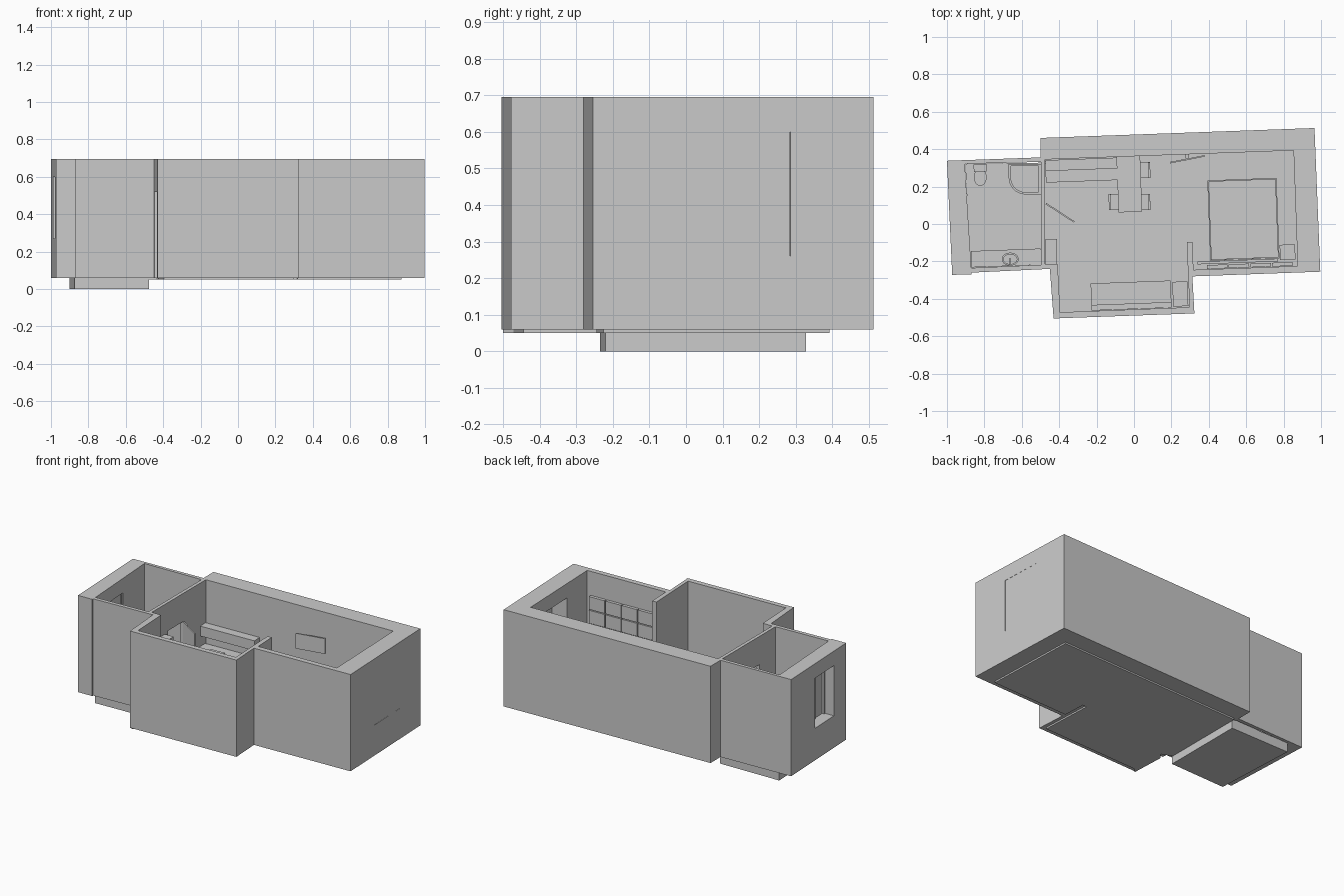
import bpy, bmesh, math
from mathutils import Matrix

if "Cube" in bpy.data.objects:
    bpy.data.objects.remove(bpy.data.objects["Cube"], do_unlink=True)

grey = bpy.data.materials.new("plain_grey")
grey.use_nodes = True
COLOUR = (0.6, 0.6, 0.6, 1)
grey.diffuse_color = COLOUR
grey.node_tree.nodes["Principled BSDF"].inputs["Base Color"].default_value = COLOUR

BASE, TOP = 0.06, 0.695
TILT = 2.1   # the plan is turned slightly


def finish(name, bm):
    bmesh.ops.recalc_face_normals(bm, faces=bm.faces)
    mesh = bpy.data.meshes.new(name)
    bm.to_mesh(mesh)
    bm.free()
    mesh.materials.append(grey)
    obj = bpy.data.objects.new(name, mesh)
    bpy.context.collection.objects.link(obj)
    return obj


def prism(name, outline, z0, z1):
    bm = bmesh.new()
    face = bm.faces.new([bm.verts.new((x, y, z0)) for x, y in outline])
    up = bmesh.ops.extrude_face_region(bm, geom=[face])["geom"]
    bmesh.ops.translate(bm, vec=(0, 0, z1 - z0),
                        verts=[v for v in up if isinstance(v, bmesh.types.BMVert)])
    return finish(name, bm)


def box(name, x, y, z, turn=TILT):
    bm = bmesh.new()
    bmesh.ops.create_cube(bm, size=1)
    centre = [(a + b) / 2 for a, b in (x, y, z)]
    size = [b - a for a, b in (x, y, z)]
    bm.transform(Matrix.Translation(centre) @ Matrix.Rotation(math.radians(turn), 4, "Z")
                 @ Matrix.Diagonal((*size, 1)))
    return finish(name, bm)


def oval(name, centre, rx, ry, z0, z1, taper=1.0):
    bm = bmesh.new()
    bmesh.ops.create_cone(bm, cap_ends=True, segments=24, radius1=taper, radius2=1, depth=1)
    bm.transform(Matrix.Translation((*centre, (z0 + z1) / 2)) @ Matrix.Diagonal((rx, ry, z1 - z0, 1)))
    return finish(name, bm)


def activate(obj):
    bpy.ops.object.select_all(action="DESELECT")
    obj.select_set(True)
    bpy.context.view_layer.objects.active = obj


def cut(target, cutter):
    mod = target.modifiers.new("cut", "BOOLEAN")
    mod.operation, mod.solver, mod.object = "DIFFERENCE", "EXACT", cutter
    activate(target)
    bpy.ops.object.modifier_apply(modifier=mod.name)
    bpy.data.objects.remove(cutter, do_unlink=True)


# Outer shell and the two rooms inside it
outer = [(-0.5, 0.46), (0.965, 0.513), (0.996, -0.255), (0.312, -0.28), (0.323, -0.478),
         (-0.43, -0.505), (-0.45, -0.24), (-0.87, -0.26), (-0.87, -0.269), (-0.972, -0.272),
         (-1, 0.338), (-0.5, 0.356)]
main_room = [(-0.475, 0.345), (0.853, 0.393), (0.875, -0.225), (0.318, -0.245), (0.312, -0.095),
             (0.282, -0.096), (0.297, -0.445), (-0.395, -0.472), (-0.408, -0.215), (-0.475, -0.215)]
bathroom = [(-0.905, 0.322), (-0.497, 0.332), (-0.497, -0.218), (-0.87, -0.235)]
walls = prism("walls", outer, BASE, TOP)
cut(walls, prism("main_cutter", main_room, 0, 1))
cut(walls, prism("bath_cutter", bathroom, 0, 1))

# Window and door openings
cut(walls, box("bath_window_cutter", (-1.1, -0.8), (-0.136, 0.074), (0.27, 0.6)))
cut(walls, box("bed_window_cutter", (0.8, 1.1), (0, 0.285), (0.26, 0.6)))
cut(walls, box("bath_door_cutter", (-0.52, -0.46), (-0.05, 0.11), (0, 0.51), 0))
cut(walls, box("entry_door_cutter", (-0.48, -0.37), (-0.45, -0.27), (0, 0.52)))

# Floors
floor = list(main_room)
floor[7:9] = [(-0.395, -0.472), (-0.425, -0.5), (-0.435, -0.28), (-0.408, -0.24)]
prism("main_floor", floor, 0.05, BASE)
prism("bathroom_floor", [(-0.902, 0.322), (-0.475, 0.328), (-0.475, -0.22), (-0.875, -0.235)], 0, BASE)

# Panes and frames
box("bath_window_pane", (-0.905, -0.895), (-0.136, 0.074), (0.27, 0.6))
for i, y in enumerate((-0.131, -0.031, 0.069)):
    box(f"bath_window_bar_{i}", (-0.915, -0.895), (y - 0.006, y + 0.006), (0.27, 0.6))
box("bed_window_pane", (0.969, 0.979), (0, 0.285), (0.26, 0.6))
box("bed_window_bar", (0.955, 0.975), (0.137, 0.149), (0.26, 0.6))

# Doors
box("entry_door", (-0.424, -0.412), (-0.45, -0.27), (BASE, 0.52))
box("bath_door_leaf", (-0.485, -0.305), (0.056, 0.064), (BASE, 0.51), -33)
box("hall_cupboard", (-0.474, -0.412), (-0.215, -0.08), (BASE, 0.5), 0)

# Kitchen run and peninsula
box("kitchen_counter", (-0.473, -0.09), (0.228, 0.345), (BASE, 0.28))
box("wall_shelf", (-0.473, -0.09), (0.29, 0.348), (0.35, 0.415))
box("kitchen_sink", (-0.395, -0.295), (0.25, 0.285), (0.28, 0.285))
box("table_top", (-0.088, 0.038), (0.064, 0.362), (0.265, 0.285))
for i, y in enumerate((0.08, 0.34)):
    box(f"table_support_{i}", (-0.07, 0.02), (y - 0.008, y + 0.008), (BASE, 0.265))
for i, (x, y, side) in enumerate(((-0.09, 0.118, -1), (0.042, 0.118, 1), (0.042, 0.288, 1))):
    box(f"chair_seat_{i}", (x - 0.045, x + 0.045), (y - 0.042, y + 0.042), (0.16, 0.175))
    back = x + side * 0.04
    box(f"chair_back_{i}", (back - 0.005, back + 0.005), (y - 0.042, y + 0.042), (0.175, 0.26))
    for dx in (-0.038, 0.038):
        for dy in (-0.036, 0.036):
            box(f"chair_leg_{i}", (x + dx - 0.005, x + dx + 0.005),
                (y + dy - 0.005, y + dy + 0.005), (BASE, 0.16))

# Television on a swivel bracket
box("television", (0.19, 0.38), (0.342, 0.35), (0.43, 0.53), 11)
box("television_bracket", (0.275, 0.295), (0.35, 0.375), (0.465, 0.495))

# Bed, headboard and panelled wall
box("bed_base", (0.4, 0.77), (-0.19, 0.24), (BASE, 0.11))
box("mattress", (0.405, 0.765), (-0.185, 0.235), (0.11, 0.185))
box("headboard", (0.34, 0.77), (-0.208, -0.193), (BASE, 0.26))
box("nightstand", (0.78, 0.862), (-0.192, -0.11), (BASE, 0.18))
for col in range(4):
    for row in range(4):
        x, z = 0.39 + col * 0.116, 0.185 + row * 0.09
        y = -0.228 + (x - 0.39) * 0.036
        box("wall_panel", (x, x + 0.11), (y - 0.01, y + 0.01), (z, z + 0.084))

# Sofa and side table in the alcove
box("sofa_seat", (-0.23, 0.198), (-0.43, -0.31), (BASE, 0.16))
box("sofa_back", (-0.227, 0.2), (-0.455, -0.425), (BASE, 0.24))
box("side_table", (0.207, 0.288), (-0.44, -0.308), (BASE, 0.18))

# Vanity with basin
box("vanity", (-0.87, -0.497), (-0.225, -0.138), (0.2, 0.26))
basin = oval("basin", (-0.662, -0.188), 0.045, 0.035, 0.26, 0.285, 0.8)
cut(basin, oval("basin_cutter", (-0.662, -0.188), 0.036, 0.026, 0.268, 0.3))
box("tap", (-0.667, -0.657), (-0.225, -0.185), (0.3, 0.308))
box("tap_stem", (-0.667, -0.657), (-0.225, -0.217), (0.26, 0.308))

# Toilet
oval("toilet_bowl", (-0.822, 0.25), 0.034, 0.047, BASE, 0.165, 0.7)
box("toilet_tank", (-0.857, -0.789), (0.28, 0.32), (BASE, 0.25))


# Corner shower with a rounded front
def quarter(inset):
    x0, y0, x1, y1, r = -0.67 + inset, 0.158 + inset, -0.498 - inset, 0.322 - inset, 0.09 - inset
    arc = [(x0 + r - r * math.cos(a), y0 + r - r * math.sin(a))
           for a in (i * math.pi / 16 for i in range(9))]
    return [(x1, y1), (x0, y1)] + arc + [(x1, y0)]


tray = prism("shower_tray", quarter(0), BASE, 0.09)
cut(tray, prism("tray_cutter", quarter(0.012), 0.07, 0.2))

# Soft shading on the round parts
for obj in [o for o in bpy.data.objects if o.name in ("basin", "toilet_bowl", "shower_tray")]:
    activate(obj)
    bpy.ops.object.shade_smooth_by_angle()
